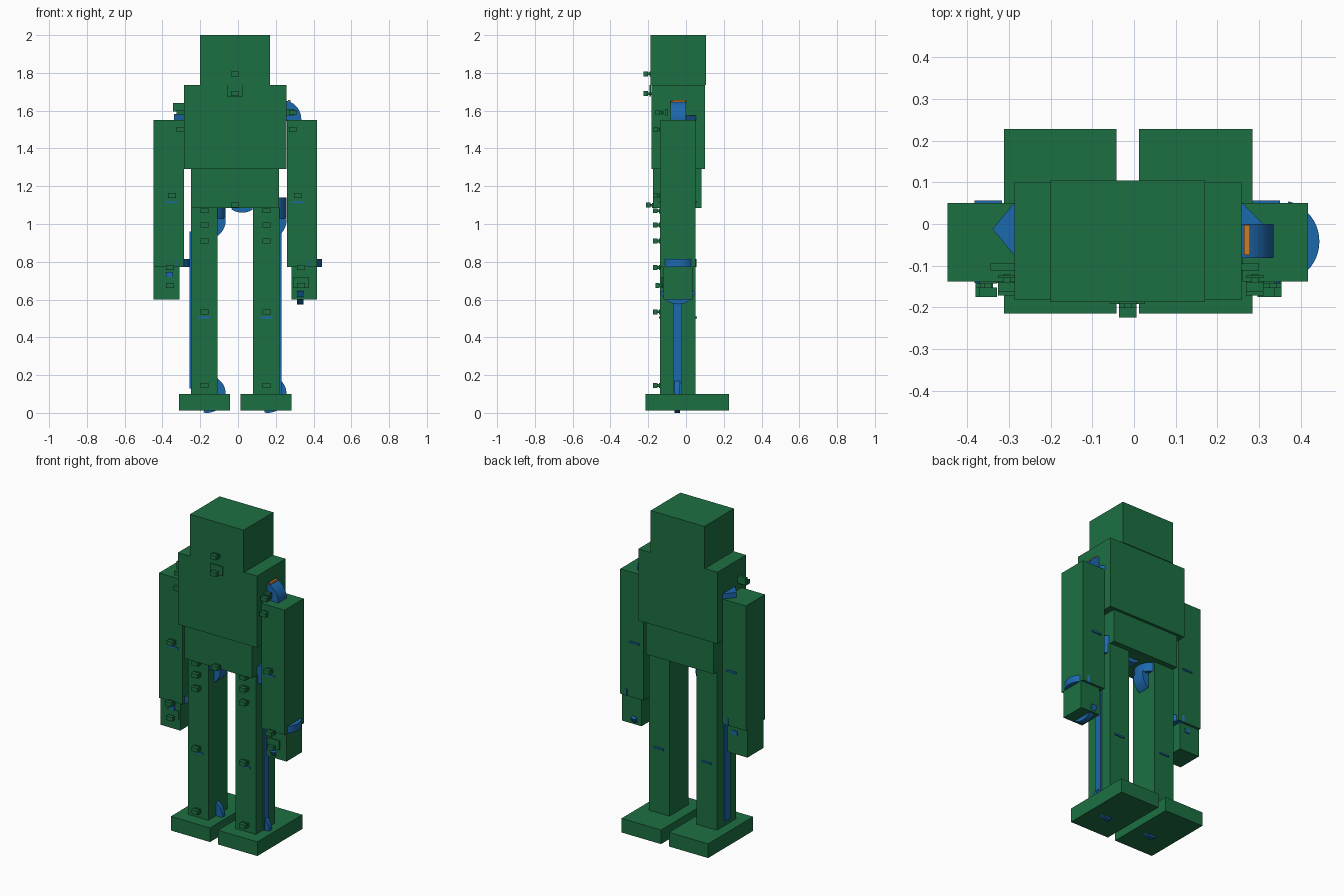
import bpy, bmesh, math

if "Cube" in bpy.data.objects:
    bpy.data.objects.remove(bpy.data.objects["Cube"])


def material(name, color):
    m = bpy.data.materials.new(name)
    m.diffuse_color = (*color, 1)
    m.use_nodes = True
    m.node_tree.nodes["Principled BSDF"].inputs["Base Color"].default_value = m.diffuse_color
    return m


GREEN = material("green", (0.012, 0.16, 0.055))
BLUE = material("blue", (0.012, 0.14, 0.42))
ORANGE = material("orange", (0.6, 0.2, 0.02))


def finish(name, bm, mat):
    bmesh.ops.recalc_face_normals(bm, faces=bm.faces)
    me = bpy.data.meshes.new(name)
    bm.to_mesh(me)
    bm.free()
    me.materials.append(mat)
    ob = bpy.data.objects.new(name, me)
    bpy.context.collection.objects.link(ob)
    return ob


def add_box(bm, x, y, z):
    """Axis aligned box from (min, max) pairs."""
    vs = bmesh.ops.create_cube(bm, size=1)["verts"]
    for v in vs:
        v.co = [lo + (c + 0.5) * (hi - lo) for c, (lo, hi) in zip(v.co, (x, y, z))]


def box(name, x, y, z, mat=GREEN):
    bm = bmesh.new()
    add_box(bm, x, y, z)
    return finish(name, bm, mat)


def sector(name, axis, center, r, a0, a1, width, n=20):
    """Solid pie slice showing a joint's range, extruded along its axis."""
    k = "xyz".index(axis)
    u, v = [i for i in range(3) if i != k]
    pts = [(0, 0)]
    for i in range(n + 1):
        a = math.radians(a0 + (a1 - a0) * i / n)
        pts.append((r * math.cos(a), r * math.sin(a)))
    bm = bmesh.new()
    rings = []
    for d in (-width / 2, width / 2):
        ring = []
        for p, q in pts:
            co = list(center)
            co[u] += p
            co[v] += q
            co[k] += d
            ring.append(bm.verts.new(co))
        rings.append(ring)
        bm.faces.new(ring)
    m = len(pts)
    for i in range(m):
        j = (i + 1) % m
        bm.faces.new((rings[0][i], rings[0][j], rings[1][j], rings[1][i]))
    return finish(name, bm, BLUE)


def marker(name, x, z, face, big=False):
    """Small block on a stem in front of a thin plate."""
    bm = bmesh.new()
    add_box(bm, (x - 0.021, x + 0.021), (face - 0.037, face - 0.014), (z - 0.013, z + 0.013))
    add_box(bm, (x - 0.009, x + 0.009), (face - 0.016, face + 0.005), (z - 0.007, z + 0.007))
    w = 0.042 if big else 0.021
    h = 0.045 if big else 0.012
    add_box(bm, (x - w, x + w), (face - 0.005, face + 0.003), (z - 0.014, z + h))
    return finish(name, bm, GREEN)


# Head and trunk
box("head", (-0.20, 0.17), (-0.187, 0.105), (1.736, 2.0))
box("chest", (-0.287, 0.258), (-0.182, 0.10), (1.29, 1.736))
box("pelvis", (-0.248, 0.217), (-0.174, 0.083), (1.085, 1.29))
marker("head_marker", -0.015, 1.795, -0.187)
marker("neck_marker", -0.015, 1.69, -0.187, True)
marker("pelvis_marker", -0.015, 1.10, -0.174)
sector("waist_range", "y", (0.022, -0.04, 1.16), 0.1, -125, -55, 0.08)

# Per side: name, arm, hand, leg and foot widths, joint centres
SIDES = (
    ("left", (-0.448, -0.286), (-0.448, -0.31), (-0.248, -0.108), (-0.312, -0.042), -0.353, -0.165),
    ("right", (0.259, 0.418), (0.282, 0.418), (0.08, 0.22), (0.012, 0.284), 0.345, 0.157),
)
LIMB_Y = (-0.138, 0.05)
BAR_Y = (-0.142, 0.057)
for side, arm, hand, leg, foot, ax, lx in SIDES:
    # Limb blocks
    box(side + "_arm", arm, LIMB_Y, (0.773, 1.55))
    box(side + "_hand", hand, (-0.12, 0.035) if side == "right" else (-0.125, 0.035), (0.60, 0.773))
    box(side + "_leg", leg, LIMB_Y, (0.10, 1.085))
    box(side + "_foot", foot, (-0.215, 0.228), (0.012, 0.10))

    # Elbow and knee twist bars showing at the front and back
    cx = -0.35 if side == "left" else 0.318
    box(side + "_elbow_bar", (cx - 0.033, cx + 0.033), BAR_Y, (1.11, 1.12), BLUE)
    kx = sum(leg) / 2
    box(side + "_knee_bar", (kx - 0.033, kx + 0.033), BAR_Y, (0.50, 0.51), BLUE)

    # Joint range slices
    sector(side + "_wrist_range", "z", (ax, -0.042, 0.794), 0.1, -75, 75, 0.043)
    sector(side + "_hip_twist", "z", (lx, -0.042, 1.085), 0.1, -55, 55, 0.11)
    sector(side + "_hip_range", "y", (lx, -0.042, 1.02), 0.1, -80, 10, 0.08)
    sector(side + "_ankle_range", "y", (lx, -0.047, 0.10), 0.1, -100, 65, 0.028)

    # Thin strip down the side of the leg
    sx = (-0.256, -0.247) if side == "left" else (0.219, 0.229)
    box(side + "_leg_strip", sx, (-0.07, -0.02), (0.10 if side == "right" else 0.13, 0.96), BLUE)

    # Markers on the front of the limbs
    marker(side + "_elbow_marker", cx, 1.15, -0.138)
    marker(side + "_wrist_marker", cx - 0.01 if side == "left" else cx + 0.015, 0.77, -0.138)
    marker(side + "_hand_marker", cx - 0.01 if side == "left" else cx + 0.015, 0.675, -0.125, True)
    for i, z in enumerate((1.07, 0.995, 0.91, 0.535, 0.145)):
        marker(f"{side}_leg_marker_{i}", kx, z, -0.138)
    s = -1 if side == "left" else 1
    mx = -0.305 if side == "left" else 0.29
    marker(side + "_shoulder_marker", mx, 1.50, -0.135)
    marker(side + "_collar_marker", mx, 1.59, -0.125)
    # Plate linking the collar marker to the chest
    if side == "left":
        box("left_collar_plate", (-0.345, -0.287), (-0.112, -0.095), (1.595, 1.64))
    else:
        box("right_collar_plate", (0.255, 0.30), (-0.112, -0.095), (1.575, 1.61))

# Shoulder slices
sector("right_shoulder_range", "y", (0.235, -0.041, 1.555), 0.1, -10, 80, 0.082)
sector("right_shoulder_wedge", "z", (0.31, 0.0, 1.56), 0.1, 135, 180, 0.03, 4)
sector("left_shoulder_wedge", "z", (-0.34, -0.012, 1.565), 0.1, -50, 50, 0.035, 4)
box("shoulder_stripe", (0.264, 0.278), (-0.075, -0.003), (1.60, 1.656), ORANGE)

# Hand slices: one below the right hand, one showing through the left
sector("right_hand_range", "x", (0.33, -0.042, 0.675), 0.1, -160, -20, 0.033)
box("left_hand_range", (-0.38, -0.345), (-0.135, 0.04), (0.72, 0.745), BLUE)
